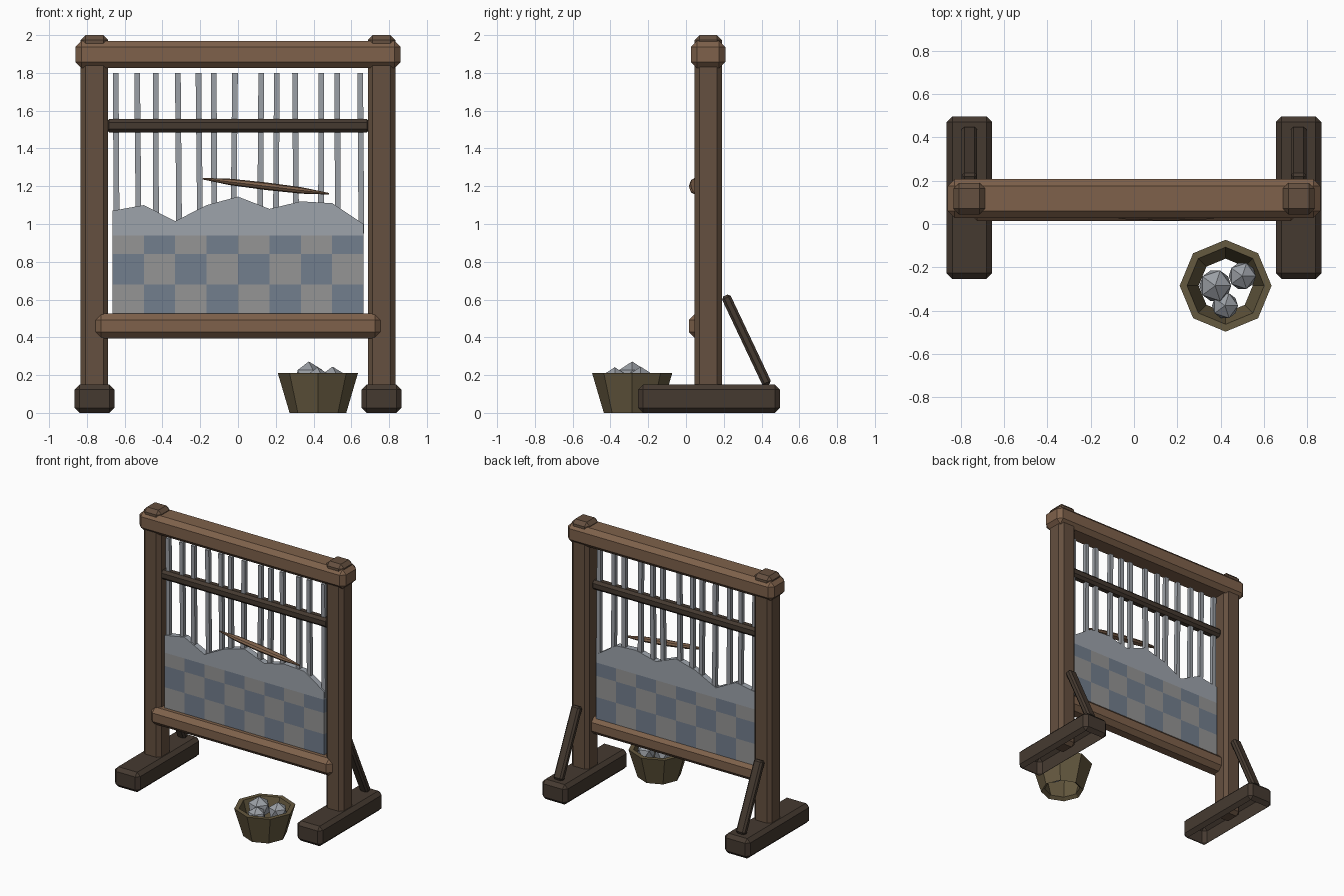
import bpy, bmesh, math, random
from mathutils import Vector, Matrix

if "Cube" in bpy.data.objects:
    bpy.data.objects.remove(bpy.data.objects["Cube"])

random.seed(4)


def material(name, rgb):
    m = bpy.data.materials.new(name)
    m.diffuse_color = (*rgb, 1)
    m.use_nodes = True
    m.node_tree.nodes["Principled BSDF"].inputs["Base Color"].default_value = m.diffuse_color
    return m


WOOD = material("wood", (0.13, 0.08, 0.05))
LIGHT = material("light_wood", (0.21, 0.12, 0.07))
DARK = material("dark_wood", (0.06, 0.042, 0.03))
WICKER = material("wicker", (0.13, 0.10, 0.05))
YARN = material("yarn", (0.33, 0.35, 0.38))
BLUE = material("cloth_blue", (0.17, 0.21, 0.27))
GREY = material("cloth_grey", (0.30, 0.30, 0.30))
PALE = material("cloth_pale", (0.34, 0.37, 0.41))


def finish(name, bm, *mats):
    bmesh.ops.recalc_face_normals(bm, faces=bm.faces)
    me = bpy.data.meshes.new(name)
    bm.to_mesh(me)
    bm.free()
    for m in mats:
        me.materials.append(m)
    ob = bpy.data.objects.new(name, me)
    bpy.context.collection.objects.link(ob)
    return ob


def block(name, lo, hi, mat, chamfer=0.0, rot_x=0.0, rot_y=0.0, open_bottom=False):
    """Chamfered beam between two corners, turned about its own centre."""
    lo, hi = Vector(lo), Vector(hi)
    bm = bmesh.new()
    bmesh.ops.create_cube(bm, size=1)
    bmesh.ops.scale(bm, vec=hi - lo, verts=bm.verts)
    if chamfer:
        bmesh.ops.bevel(bm, geom=bm.edges[:], offset=chamfer, segments=1,
                        affect='EDGES', profile=0.5)
    ob_m = (Matrix.Translation((lo + hi) / 2) @ Matrix.Rotation(rot_x, 4, 'X')
            @ Matrix.Rotation(rot_y, 4, 'Y'))
    bmesh.ops.recalc_face_normals(bm, faces=bm.faces)
    if open_bottom:
        bm.normal_update()
        under = [f for f in bm.faces if f.normal.z < -0.9]
        bmesh.ops.delete(bm, geom=under, context='FACES')
    bmesh.ops.transform(bm, matrix=ob_m, verts=bm.verts)
    return finish(name, bm, mat)


def rings(name, sections, sides, mat, caps=True, matrix=Matrix(), turn=0.0):
    """Faceted body of (z, radius_x, radius_y) sections."""
    bm = bmesh.new()
    loops = []
    for z, rx, ry in sections:
        loops.append([bm.verts.new((rx * math.cos(turn + a * math.tau / sides),
                                    ry * math.sin(turn + a * math.tau / sides), z))
                      for a in range(sides)])
    for a, b in zip(loops, loops[1:]):
        for i in range(sides):
            j = (i + 1) % sides
            bm.faces.new((a[i], a[j], b[j], b[i]))
    if caps:
        bm.faces.new(loops[0])
        bm.faces.new(loops[-1])
    bmesh.ops.transform(bm, matrix=matrix, verts=bm.verts)
    return finish(name, bm, mat)


# Posts, feet and sloping braces on both sides
for side, s in (("left", -1), ("right", 1)):
    x = 0.76 * s
    block(side + "_post", (x - 0.073, 0.045, 0.05), (x + 0.073, 0.19, 2.0), WOOD, 0.026)
    block(side + "_foot", (x - 0.105, -0.253, 0), (x + 0.105, 0.497, 0.15), DARK, 0.026,
          open_bottom=True)
    dy, dz = 0.215, -0.455
    length = math.hypot(dy, dz) + 0.02
    cy, cz = 0.32, 0.385
    block(side + "_brace", (x - 0.036, cy - 0.025, cz - length / 2),
          (x + 0.036, cy + 0.025, cz + length / 2), DARK, 0.013, rot_x=math.atan2(dy, -dz))

# Cross beams
block("top_beam", (-0.86, 0.027, 1.825), (0.86, 0.208, 1.97), LIGHT, 0.032)
block("heddle_rail", (-0.70, 0.065, 1.485), (0.70, 0.135, 1.555), DARK, 0.018)
block("cloth_beam", (-0.757, 0.015, 0.395), (0.757, 0.145, 0.525), LIGHT, 0.033)

# Hanging warp threads
for i, x in enumerate((-0.645, -0.53, -0.435, -0.315, -0.205, -0.127, -0.02,
                       0.12, 0.203, 0.305, 0.44, 0.527, 0.65)):
    block(f"warp_thread_{i + 1}", (x - 0.015, 0.085, 0.95), (x + 0.015, 0.115, 1.80),
          YARN, rot_y=random.uniform(-0.012, 0.012))

# Checked cloth with a ragged upper edge
tops = (1.07, 1.10, 1.015, 1.10, 1.145, 1.08, 1.12, 1.11, 1.0)
bm = bmesh.new()
grid = [[bm.verts.new((-0.665 + 1.33 * c / 8, 0.075, z)) for z in (0.50, 0.68, 0.84, 0.94, t)]
        for c, t in enumerate(tops)]
for c in range(8):
    for r in range(4):
        f = bm.faces.new((grid[c][r], grid[c + 1][r], grid[c + 1][r + 1], grid[c][r + 1]))
        f.material_index = 2 if r == 3 else (c + r) % 2
ext = bmesh.ops.extrude_face_region(bm, geom=bm.faces[:], use_keep_orig=True)
bmesh.ops.translate(bm, vec=(0, 0.045, 0),
                    verts=[v for v in ext["geom"] if isinstance(v, bmesh.types.BMVert)])
finish("woven_cloth", bm, GREY, BLUE, PALE)

# Shuttle lying across the threads
axis = Vector((0.67, 0, -0.08))
place = Matrix.Translation((0.148, 0.047, 1.2)) @ axis.to_track_quat('Z', 'Y').to_matrix().to_4x4()
rings("shuttle", [(-0.337, 0.004, 0.004), (-0.19, 0.017, 0.025), (0, 0.02, 0.032),
                  (0.19, 0.017, 0.025), (0.337, 0.004, 0.004)], 8, LIGHT,
      matrix=place @ Matrix.Rotation(0 if abs((place.to_3x3() @ Vector((0, 1, 0))).y) > 0.5
                                     else math.pi / 2, 4, 'Z'))

# Basket wall with thick rim, and balls of yarn
rings("basket", [(0.02, 0.125, 0.125), (0, 0.15, 0.15), (0.21, 0.212, 0.212),
                 (0.21, 0.178, 0.178), (0.02, 0.125, 0.125)], 8, WICKER, caps=False,
      matrix=Matrix.Translation((0.423, -0.285, 0)))
for i, (x, y, z, r) in enumerate(((0.375, -0.285, 0.19, 0.082), (0.50, -0.24, 0.175, 0.07),
                                  (0.42, -0.377, 0.175, 0.067))):
    bm = bmesh.new()
    bmesh.ops.create_icosphere(bm, subdivisions=1, radius=r,
                               matrix=Matrix.Translation((x, y, z)))
    finish(f"yarn_ball_{i + 1}", bm, YARN)
